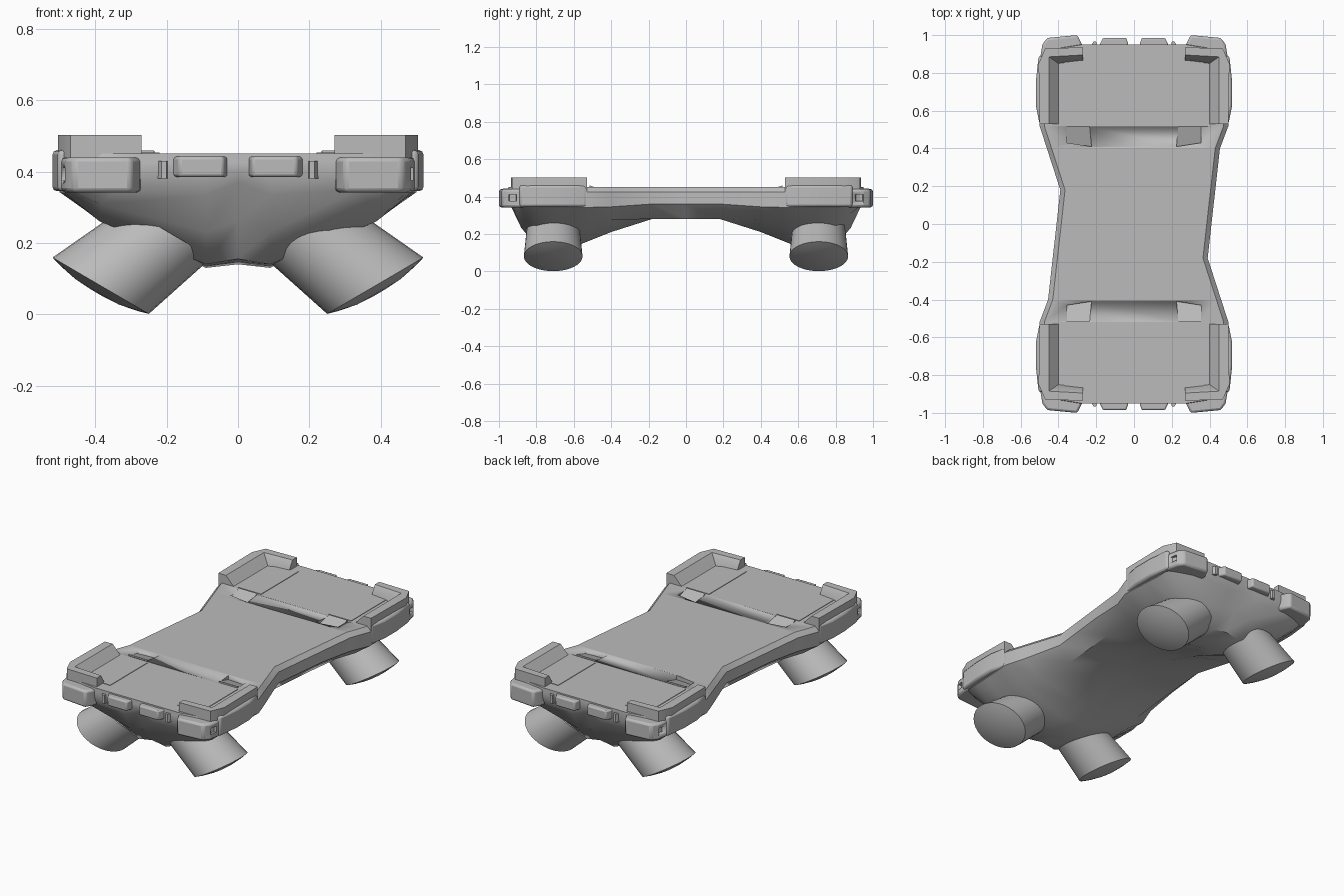
import bpy, bmesh, math
from mathutils import Vector

cube = bpy.data.objects.get("Cube")
if cube:
    bpy.data.objects.remove(cube)

GREY = (0.5, 0.5, 0.5, 1)
mat = bpy.data.materials.new("plain grey")
mat.use_nodes = True
mat.diffuse_color = GREY
mat.node_tree.nodes["Principled BSDF"].inputs["Base Color"].default_value = GREY


def loft(name, rings, angle=35, bevel=0):
    """Closed skin through equal-length rings of points, capped at both ends."""
    bm = bmesh.new()
    loops = [[bm.verts.new(p) for p in ring] for ring in rings]
    n = len(loops[0])
    for a, b in zip(loops, loops[1:]):
        for i in range(n):
            bm.faces.new((a[i], a[(i + 1) % n], b[(i + 1) % n], b[i]))
    bm.faces.new(loops[0])
    bm.faces.new(loops[-1])
    bmesh.ops.recalc_face_normals(bm, faces=bm.faces)
    mesh = bpy.data.meshes.new(name)
    bm.to_mesh(mesh)
    bm.free()
    ob = bpy.data.objects.new(name, mesh)
    bpy.context.collection.objects.link(ob)
    mesh.materials.append(mat)
    if bevel:
        mod = ob.modifiers.new("soft edges", "BEVEL")
        mod.width = bevel
        mod.segments = 2
    bpy.ops.object.select_all(action="DESELECT")
    ob.select_set(True)
    bpy.context.view_layer.objects.active = ob
    bpy.ops.object.shade_smooth_by_angle(angle=math.radians(angle))
    return ob


def prism(name, outline, z0, z1, sx=1, sy=1, bevel=0):
    return loft(name, [[(x * sx, y * sy, z) for x, y in outline] for z in (z0, z1)], 35, bevel)


def interp(table, y):
    for (y0, *a), (y1, *b) in zip(table, table[1:]):
        if y <= y1:
            t = (y - y0) / (y1 - y0)
            return [p + (q - p) * t for p, q in zip(a, b)]
    return list(table[-1][1:])


# Hull: half width along the right edge (the left edge is its half turn)
WIDTH = [(-.95, .3), (-.93, .42), (-.88, .48), (-.52, .5), (-.18, .39),
         (.4, .455), (.52, .5), (.88, .48), (.93, .42), (.95, .3)]
# distance from centre: side top, side bottom, chine, keel, centre crease
DEPTH = [(0, .36, .28, .28, .28), (.2, .36, .28, .28, .28), (.4, .345, .275, .21, .215),
         (.6, .34, .27, .13, .14), (.8, .34, .26, .14, .155), (.87, .345, .3, .21, .24),
         (.93, .37, .35, .335, .37), (.95, .4, .39, .38, .4)]
stations = (.95, .93, .88, .8, .7, .6, .52, .4, .18)


def section(y):
    side, chine, keel, crease = interp(DEPTH, abs(y))
    half = []
    for s in (1, -1):
        w = interp(WIDTH, y * s)[0]
        half.append([(s * (w - .025), y, .45), (s * w, y, .425), (s * w, y, side),
                     (s * w * .8, y, chine), (s * .09, y, keel)])
    return half[0] + [(0, y, crease)] + half[1][::-1]


ys = [-y for y in stations] + [0] + list(stations[::-1])
hull = loft("hull", [section(y) for y in ys], 40)


# Pockets in the deck, one by each corner
def cut(target, cutter):
    mod = target.modifiers.new("pocket", "BOOLEAN")
    mod.operation = "DIFFERENCE"
    mod.solver = "EXACT"
    mod.object = cutter
    bpy.context.view_layer.objects.active = target
    bpy.ops.object.modifier_apply(modifier=mod.name)
    bpy.data.objects.remove(cutter)


def mirrored_turn(outline):
    return outline


POCKET = [(.225, .41), (.355, .43), (.355, .515), (.235, .515)]
RIM_OUT = [(.5, .53), (.505, .85), (.47, .93), (.27, .935)]
RIM_LOW = [(.27, .865), (.4, .85), (.4, .53)]
RIM_TOP = [(.27, .895), (.45, .885), (.45, .53)]
LIGHT = [(.265, .88), (.275, .95), (.3, 1), (.46, .985), (.485, .95), (.5, .86)]
BUMPER = [(.025, .93), (.04, .985), (.165, .985), (.19, .93)]
BRACKET = [(.195, .93), (.2, .965), (.215, .965), (.235, .93)]
PAD = [(.22, .53), (.37, .53), (.37, .88), (.22, .88)]
SIDE = [(.44, .53), (.5, .53), (.52, .63), (.52, .75), (.505, .89), (.44, .89)]


def leg(sx, sy):
    """Slanted round foot that runs up and inward into the hull."""
    centre, along = Vector((.385, .71, .08)), Vector((.135, 0, .079))
    back, down = Vector((-.19, 0, .15)), Vector((.51, 0, -.86))
    rings = []
    for size, lift, drop in ((.9, 1, 0), (1, 0, 0), (.8, 0, .009), (.45, 0, .02), (.12, 0, .023)):
        ring = []
        for i in range(32):
            a = math.tau * i / 32
            p = centre + along * size * math.cos(a) + Vector((0, .157 * size * math.sin(a), 0))
            p += back * lift + down * drop
            ring.append((p.x * sx, p.y * sy, p.z))
        rings.append(ring)
    loft(f"{tag}_leg", rings, 30)


for sy, end in ((-1, "front"), (1, "back")):
    for sx, hand in ((1, "left"), (-1, "right")):
        tag = f"{end}_{hand}"
        cut(hull, prism("pocket_cutter", POCKET, .42, .5, sx, sy))
        # tilted hatch flap lying in the pocket
        flap = [[(x * sx, y * sy, .425 + (y - .41) * .32 + dz) for x, y in POCKET]
                for dz in (-.015, 0)]
        loft(f"{tag}_hatch_flap", flap)
        # raised corner rim with a sloped inner wall
        rim = [[(x * sx, y * sy, z) for x, y in RIM_OUT + inner]
               for z, inner in ((.36, RIM_LOW), (.45, RIM_LOW), (.502, RIM_TOP))]
        loft(f"{tag}_corner_rim", rim)
        light = prism(f"{tag}_light_block", LIGHT, .342, .44, sx, sy, .012)
        # small notch at the outer end of the light block
        notch = [(.465, .91), (.54, .9), (.54, .955), (.465, .945)]
        bpy.context.view_layer.objects.active = light
        bpy.ops.object.modifier_apply(modifier="soft edges")
        cut(light, prism("notch_cutter", notch, .375, .41, sx, sy))
        prism(f"{tag}_bumper", BUMPER, .385, .442, sx, sy, .008)
        prism(f"{tag}_bumper_bracket", BRACKET, .38, .43, sx, sy)
        prism(f"{tag}_deck_pad", PAD, .447, .453, sx, sy)
        prism(f"{tag}_side_bulge", SIDE, .345, .46, sx, sy, .012)
        leg(sx, sy)
